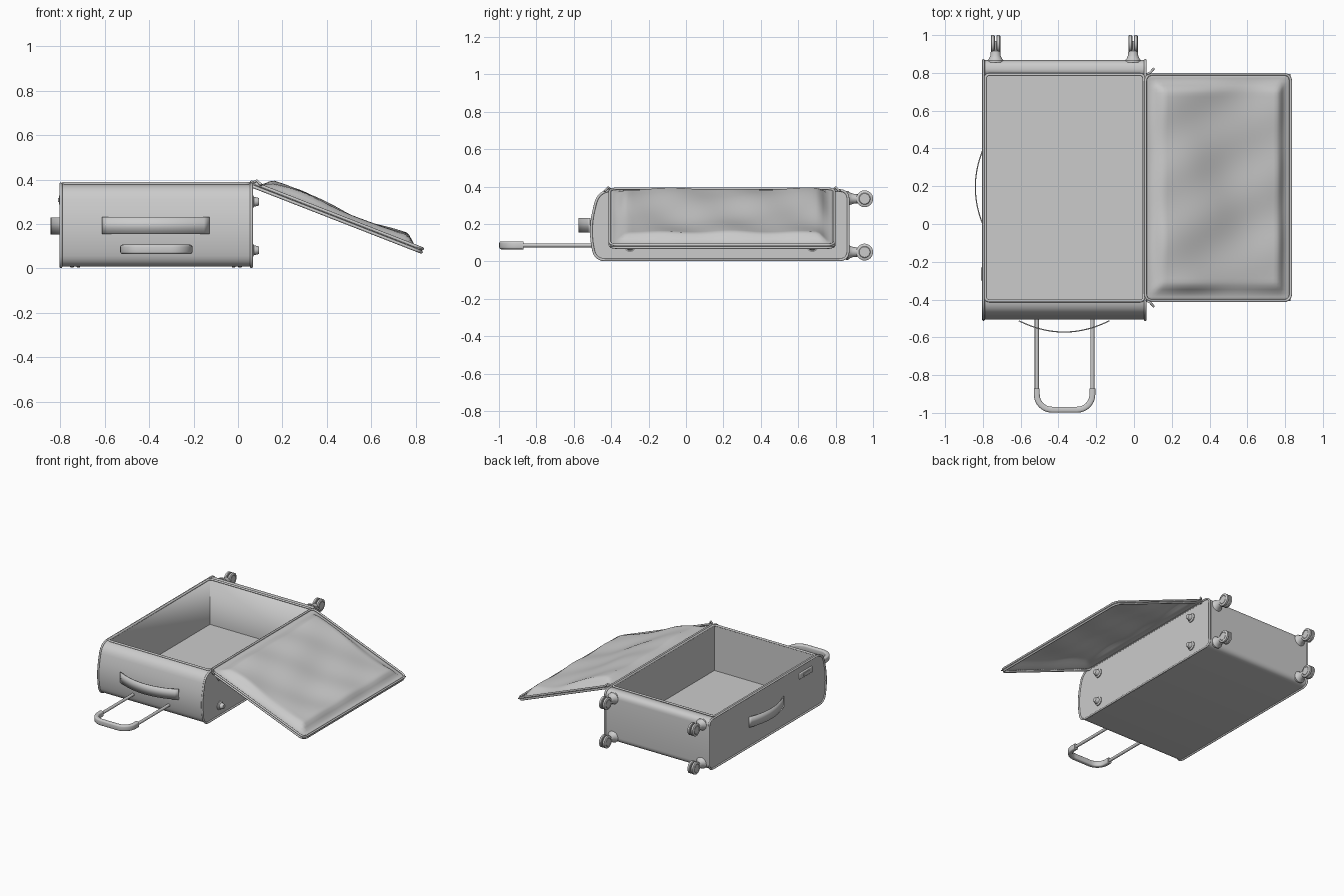
import bpy, bmesh
from math import sin, cos, atan2, pi, radians
from mathutils import Vector, Matrix

if "Cube" in bpy.data.objects:
    bpy.data.objects.remove(bpy.data.objects["Cube"])


def finish(ob, angle=35):
    bpy.ops.object.select_all(action='DESELECT')
    ob.select_set(True)
    bpy.context.view_layer.objects.active = ob
    bpy.ops.object.shade_smooth_by_angle(angle=radians(angle))
    return ob


def from_bm(name, bm, normals=True):
    if normals:
        bmesh.ops.recalc_face_normals(bm, faces=bm.faces)
    me = bpy.data.meshes.new(name)
    bm.to_mesh(me)
    bm.free()
    ob = bpy.data.objects.new(name, me)
    bpy.context.collection.objects.link(ob)
    return finish(ob)


def rounded(corners, steps=7):
    """Closed outline from (a, b, radius) corners."""
    pts, n = [], len(corners)
    for i, (a, b, r) in enumerate(corners):
        p = Vector((a, b))
        p0 = p + (Vector(corners[i - 1][:2]) - p).normalized() * r
        p1 = p + (Vector(corners[(i + 1) % n][:2]) - p).normalized() * r
        for k in range(steps + 1):
            t = k / steps
            pts.append(p0 * (1 - t) ** 2 + p * 2 * t * (1 - t) * 0.9 + (p0 + p1) * t * (1 - t) * 0.1 + p1 * t * t)
    return pts


def tube(name, pts, r, closed=True, res=3):
    cu = bpy.data.curves.new(name, 'CURVE')
    cu.dimensions = '3D'
    cu.bevel_depth, cu.bevel_resolution, cu.use_fill_caps = r, res, True
    sp = cu.splines.new('POLY')
    sp.points.add(len(pts) - 1)
    for q, p in zip(sp.points, pts):
        q.co = (*p, 1)
    sp.use_cyclic_u = closed
    ob = bpy.data.objects.new(name, cu)
    bpy.context.collection.objects.link(ob)
    return ob


def box(name, lo, hi, bevel=0):
    bm = bmesh.new()
    lo, hi = Vector(lo), Vector(hi)
    bmesh.ops.create_cube(bm, size=1, matrix=Matrix.Translation((lo + hi) / 2) @ Matrix.Diagonal((*(hi - lo), 1)))
    if bevel:
        bmesh.ops.bevel(bm, geom=bm.edges[:], offset=bevel, segments=3, affect='EDGES', profile=0.5)
    return from_bm(name, bm)


def lathe(name, profile, centre, axis, n=24):
    """Solid of revolution: (radius, distance) rows swept about an axis."""
    bm = bmesh.new()
    m = Matrix.Translation(centre) @ Vector((0, 0, 1)).rotation_difference(Vector(axis)).to_matrix().to_4x4()
    rings = [[bm.verts.new(m @ Vector((r * cos(2 * pi * i / n), r * sin(2 * pi * i / n), d))) for i in range(n)]
             for r, d in profile]
    for a, b in zip(rings, rings[1:]):
        for i in range(n):
            bm.faces.new((a[i], a[(i + 1) % n], b[(i + 1) % n], b[i]))
    bm.faces.new(rings[0])
    bm.faces.new(rings[-1])
    return from_bm(name, bm)


# Case body: side profile extruded across, then hollowed
X0, X1 = -0.797, 0.06
side = rounded([(-0.485, 0.008, 0.05), (-0.517, 0.17, 0.09), (-0.468, 0.38, 0.07),
                (0.867, 0.38, 0.045), (0.867, 0.008, 0.045)])
bm = bmesh.new()
ends = [[bm.verts.new((x, p.x, p.y)) for p in side] for x in (X0, X1)]
for i in range(len(side)):
    j = (i + 1) % len(side)
    bm.faces.new((ends[0][i], ends[0][j], ends[1][j], ends[1][i]))
bm.faces.new(ends[0])
bm.faces.new(ends[1])
body = from_bm("case_body", bm)
cutter = box("cavity_cutter", (-0.782, -0.403, 0.045), (0.048, 0.787, 0.6))
cutter.hide_render = True
mod = body.modifiers.new("cavity", 'BOOLEAN')
mod.operation, mod.object, mod.solver = 'DIFFERENCE', cutter, 'EXACT'
bpy.context.view_layer.objects.active = body
bpy.ops.object.modifier_move_to_index(modifier="cavity", index=0)
bpy.ops.object.modifier_apply(modifier="cavity")
bpy.data.objects.remove(cutter)

# Piping round both sides and the opening
for name, x in (("left_piping", X0), ("right_piping", X1)):
    tube(name, [(x, p.x, p.y) for p in side], 0.007)
rim = rounded([(-0.786, -0.407, 0.02), (0.052, -0.407, 0.02), (0.052, 0.791, 0.02), (-0.786, 0.791, 0.02)])
tube("opening_rim", [(p.x, p.y, 0.382) for p in rim], 0.0075)

# Open lid: padded panel in a piped frame, hinged on the right edge
L, W = 0.826, 0.60
lid = Matrix.Translation((0.058, 0.193, 0.382)) @ Matrix.Rotation(atan2(0.30, 0.77), 4, 'Y')


def padding(u, v):
    e = min(u, L - u, v + W, W - v)
    t = max(0, min(1, (e - 0.025) / 0.07))
    t = t * t * (3 - 2 * t)
    h = 0.034 - 0.011 * cos(2 * pi * (u - 0.52) / 0.62)
    h += 0.005 * sin(9 * v + 6 * u) * sin(11 * u - 2) + 0.004 * sin(17 * v - 9 * u + 1)
    return 0.004 + t * h


bm = bmesh.new()
NU, NV = 44, 60
grid = [[bm.verts.new(lid @ Vector((u, v, padding(u, v))))
         for v in [W * (2 * j / NV - 1) for j in range(NV + 1)]]
        for u in [L * i / NU for i in range(NU + 1)]]
for i in range(NU):
    for j in range(NV):
        bm.faces.new((grid[i][j], grid[i + 1][j], grid[i + 1][j + 1], grid[i][j + 1]))
panel = from_bm("lid_panel", bm, False)
sol = panel.modifiers.new("cloth", 'SOLIDIFY')
sol.thickness, sol.offset = 0.006, -1
edge = rounded([(0, -W, 0.04), (L, -W, 0.04), (L, W, 0.04), (0, W, 0.04)])
for name, h in (("lid_outer_piping", 0.007), ("lid_inner_piping", -0.009)):
    tube(name, [lid @ Vector((p.x, p.y, h)) for p in edge], 0.007)

# Zip pulls at the hinge corners
for k, s in enumerate((-1, 1)):
    y = 0.193 + s * 0.60
    tube(f"zip_pull_{k}", [(0.07, y, 0.388), (0.085, y + s * 0.008, 0.395), (0.105, y + s * 0.03, 0.375)], 0.006, False)

# Wheels: flared housing, stem and twin rollers at each back corner
for i, x in enumerate((-0.733, -0.005)):
    for j, z in enumerate((0.05, 0.335)):
        tag = f"{i}{j}"
        lathe("wheel_housing_" + tag, [(0.042, 0.855), (0.042, 0.866), (0.034, 0.876), (0.027, 0.892),
              (0.025, 0.915), (0.02, 0.92)], (x, 0, z), (0, 1, 0))
        for k, s in enumerate((-1, 1)):
            lathe(f"roller_{tag}_{k}", [(0.028, s * 0.025), (0.031, s * 0.022), (0.031, s * 0.025), (0.039, s * 0.025),
                  (0.045, s * 0.021), (0.045, s * 0.008), (0.041, s * 0.004)], (x, 0.955, z), (1, 0, 0), 28)
        lathe("axle_" + tag, [(0.014, -0.022), (0.014, 0.022)], (x, 0.955, z), (1, 0, 0), 12)
        box("wheel_fork_" + tag, (x - 0.004, 0.91, z - 0.018), (x + 0.004, 0.955, z + 0.018))

# Standing feet on the right side
for i, y in enumerate((-0.30, 0.675)):
    for j, z in enumerate((0.082, 0.30)):
        lathe(f"side_foot_{i}{j}", [(0.032, 0.055), (0.032, 0.066), (0.022, 0.072), (0.019, 0.088), (0.015, 0.095)],
              (0, y, z), (1, 0, 0))

# Telescopic handle: two rods and a rounded grip
HX, HZ = -0.3675, 0.086
for name, s in (("left_rod", -1), ("right_rod", 1)):
    tube(name, [(HX + s * 0.147, -0.45, HZ), (HX + s * 0.147, -0.88, HZ)], 0.011, False)
path = [(HX - 0.147, -0.87)]
for a0, cx in ((180, -1), (270, 1)):
    for k in range(9):
        a = radians(a0 + 90 * k / 8)
        path.append((HX + cx * 0.067 + 0.08 * cos(a), -0.903 + 0.08 * sin(a)))
path.append((HX + 0.147, -0.87))
bm = bmesh.new()
rings = []
for i, p in enumerate(path):
    a, b = Vector(path[max(i - 1, 0)]), Vector(path[min(i + 1, len(path) - 1)])
    d = (b - a).normalized()
    nrm = Vector((d.y, -d.x))
    ring = []
    for q in rounded([(-0.0155, -0.021, 0.01), (0.0155, -0.021, 0.01), (0.0155, 0.021, 0.01), (-0.0155, 0.021, 0.01)], 3):
        c = Vector(p) + nrm * q.x
        ring.append(bm.verts.new((c.x, c.y, HZ + q.y)))
    rings.append(ring)
for a, b in zip(rings, rings[1:]):
    for i in range(len(a)):
        j = (i + 1) % len(a)
        bm.faces.new((a[i], a[j], b[j], b[i]))
bm.faces.new(rings[0])
bm.faces.new(rings[-1])
from_bm("pull_grip", bm)


# Arched carry straps on the front and left faces
def strap(name, mid, along, out, half, rise, z0, z1, n=20):
    bm = bmesh.new()
    mid, along, out = Vector(mid), Vector(along), Vector(out)
    rows = []
    for i in range(n + 1):
        t = 2 * i / n - 1
        p = mid + along * half * t + out * rise * (1 - t * t)
        rows.append([bm.verts.new(p + Vector((0, 0, z))) for z in (z0, z1)])
    for a, b in zip(rows, rows[1:]):
        bm.faces.new((a[0], b[0], b[1], a[1]))
    ob = from_bm(name, bm, False)
    m = ob.modifiers.new("thickness", 'SOLIDIFY')
    m.thickness, m.offset = 0.006, 0


strap("front_strap", (-0.37, -0.512, 0), (1, 0, 0), (0, -1, 0), 0.24, 0.06, 0.155, 0.232)
strap("side_strap", (-0.797, 0.195, 0), (0, -1, 0), (-1, 0, 0), 0.205, 0.043, 0.153, 0.23)

# Latch plate on the left side
box("latch_plate", (-0.806, -0.34, 0.285), (-0.79, -0.19, 0.33), 0.006)
box("latch_button", (-0.81, -0.30, 0.298), (-0.80, -0.23, 0.317), 0.003)
